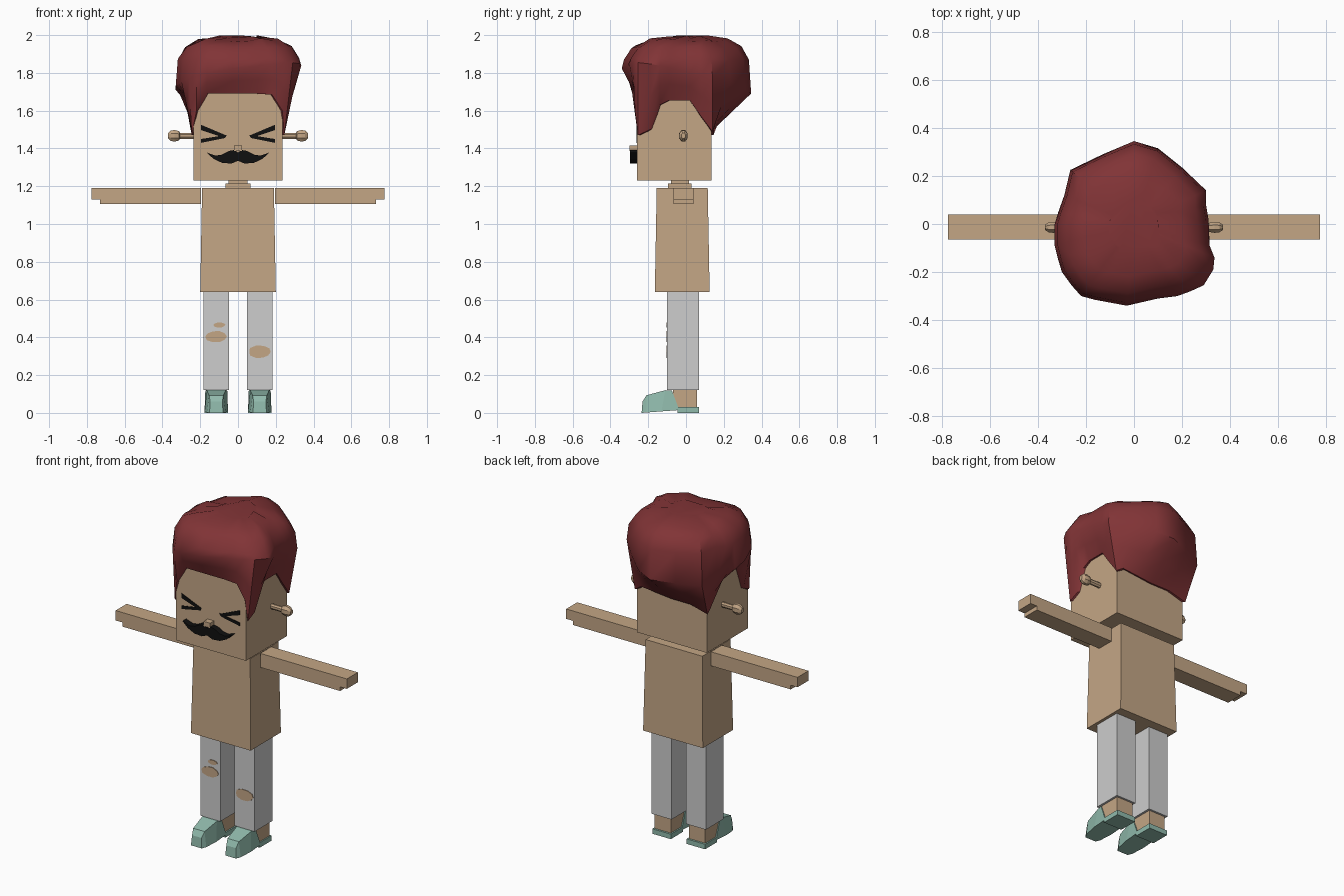
import bpy, bmesh, math, random
from mathutils import Vector

random.seed(4)
cube = bpy.data.objects.get("Cube")
if cube:
    bpy.data.objects.remove(cube, do_unlink=True)


def material(name, r, g, b):
    m = bpy.data.materials.new(name)
    m.use_nodes = True
    m.diffuse_color = (r, g, b, 1)
    bsdf = next(n for n in m.node_tree.nodes if n.type == 'BSDF_PRINCIPLED')
    bsdf.inputs["Base Color"].default_value = (r, g, b, 1)
    bsdf.inputs["Roughness"].default_value = 0.8
    return m


SKIN = material("tan skin", 0.55, 0.38, 0.235)
HAIR = material("dark red hair", 0.22, 0.034, 0.037)
PANTS = material("light grey cloth", 0.61, 0.61, 0.61)
SHOE = material("mint green", 0.28, 0.49, 0.41)
BLACK = material("black", 0.005, 0.005, 0.005)


def loft(name, rings, mat, smooth=False):
    """Skin equal-length rings of points and cap both ends."""
    bm = bmesh.new()
    loops = [[bm.verts.new(p) for p in ring] for ring in rings]
    n = len(loops[0])
    for a, b in zip(loops, loops[1:]):
        for i in range(n):
            j = (i + 1) % n
            bm.faces.new((a[i], a[j], b[j], b[i]))
    bm.faces.new(loops[0])
    bm.faces.new(loops[-1])
    bmesh.ops.recalc_face_normals(bm, faces=bm.faces)
    mesh = bpy.data.meshes.new(name)
    bm.to_mesh(mesh)
    bm.free()
    obj = bpy.data.objects.new(name, mesh)
    bpy.context.scene.collection.objects.link(obj)
    mesh.materials.append(mat)
    if smooth:
        bpy.ops.object.select_all(action='DESELECT')
        obj.select_set(True)
        bpy.context.view_layer.objects.active = obj
        bpy.ops.object.shade_smooth_by_angle(angle=math.radians(40))
    return obj


def rect(x0, x1, y0, y1, z):
    return [(x0, y0, z), (x1, y0, z), (x1, y1, z), (x0, y1, z)]


def box(name, x0, x1, y0, y1, z0, z1, mat):
    return loft(name, [rect(x0, x1, y0, y1, z0), rect(x0, x1, y0, y1, z1)], mat)


def plate(name, outline, y0, y1, mat):
    """Extrude an (x, z) outline along y."""
    return loft(name, [[(x, y, z) for x, z in outline] for y in (y0, y1)], mat)


# Head, neck and torso
box("head", -0.235, 0.235, -0.26, 0.135, 1.23, 1.75, SKIN)
box("neck_base", -0.065, 0.065, -0.095, 0.03, 1.18, 1.215, SKIN)
box("neck", -0.05, 0.05, -0.08, 0.015, 1.21, 1.235, SKIN)
loft("torso", [rect(-0.2, 0.2, -0.165, 0.125, 0.64),
               rect(-0.19, 0.19, -0.155, 0.115, 1.19)], SKIN)

for s, side in ((1, "left"), (-1, "right")):
    # Arm with a stepped hand end
    arm = [(0.195, 1.105), (0.73, 1.105), (0.73, 1.13),
           (0.775, 1.13), (0.775, 1.19), (0.195, 1.19)]
    plate(side + "_arm", [(s * x, z) for x, z in arm], -0.065, 0.04, SKIN)

    # Ear rod and knob
    rings = []
    for x, r in ((0.23, 0.017), (0.308, 0.017), (0.312, 0.027),
                 (0.335, 0.033), (0.355, 0.03), (0.37, 0.016)):
        angles = [math.tau * (k + 0.5) / 8 for k in range(8)]
        rings.append([(s * x, -0.014 + 0.75 * r * math.cos(a),
                       1.467 + r * math.sin(a)) for a in angles])
    loft(side + "_ear", rings, SKIN)

    # Squeezed eye made of two tapered strokes
    for part, outline in (
            ("upper", [(0.195, 1.525), (0.195, 1.497), (0.07, 1.455), (0.06, 1.468)]),
            ("lower", [(0.195, 1.43), (0.195, 1.45), (0.06, 1.472), (0.07, 1.455)])):
        plate(f"{side}_eye_{part}", [(s * x, z) for x, z in outline],
              -0.263, -0.258, BLACK)

    # Leg, ankle and shoe
    cx = s * 0.115
    box(side + "_trouser_leg", cx - 0.067, cx + 0.067, -0.1, 0.07, 0.12, 0.645, PANTS)
    box(side + "_ankle", cx - 0.054, cx + 0.054, -0.07, 0.058, 0.02, 0.13, SKIN)
    box(side + "_shoe_heel", cx - 0.062, cx + 0.062, -0.045, 0.07, 0, 0.03, SHOE)
    toe = []
    for yb, yt, zb, zt, wb, wt in ((-0.235, -0.23, 0, 0.06, 0.036, 0.032),
                                   (-0.21, -0.21, 0.002, 0.093, 0.05, 0.038),
                                   (-0.13, -0.11, 0.008, 0.12, 0.062, 0.05),
                                   (-0.035, -0.075, 0.015, 0.118, 0.062, 0.058)):
        toe.append([(cx - wb, yb, zb), (cx + wb, yb, zb),
                    (cx + wt, yt, zt), (cx - wt, yt, zt)])
    loft(side + "_shoe_toe", toe, SHOE)

# Ragged knee tears
for name, cx, cz, w, h in (("right_knee_tear", -0.115, 0.405, 0.063, 0.032),
                           ("right_small_tear", -0.098, 0.466, 0.033, 0.015),
                           ("left_knee_tear", 0.115, 0.323, 0.064, 0.034)):
    outline = []
    for k in range(10):
        a = math.tau * k / 10
        f = random.uniform(0.85, 1.05)
        outline.append((cx + w * min(f, 1) * math.cos(a), cz + h * f * math.sin(a)))
    plate(name, outline, -0.104, -0.098, SKIN)

# Moustache and nose
upper = [(0.165, 1.378), (0.12, 1.362), (0.085, 1.367), (0.05, 1.386), (0.02, 1.392)]
lower = [(0.035, 1.32), (0.085, 1.324), (0.13, 1.345)]
half = lower + upper
plate("moustache", [(0, 1.335)] + half + [(0, 1.378)]
      + [(-x, z) for x, z in reversed(half)], -0.296, -0.258, BLACK)
box("nose", -0.021, 0.021, -0.298, -0.258, 1.386, 1.415, SKIN)

# Hair: widest outline (x, y) with the height of the lower edge
hairline = [
    (-0.03, -0.34, 1.69), (0.10, -0.31, 1.69), (0.18, -0.30, 1.685),
    (0.235, -0.28, 1.6), (0.29, -0.255, 1.47), (0.33, -0.19, 1.5),
    (0.335, -0.14, 1.63), (0.315, -0.09, 1.655), (0.31, 0.02, 1.655),
    (0.30, 0.08, 1.57), (0.30, 0.14, 1.49), (0.2, 0.235, 1.52),
    (0.1, 0.315, 1.51), (0, 0.345, 1.5), (-0.13, 0.29, 1.5),
    (-0.265, 0.225, 1.47), (-0.29, 0.12, 1.49), (-0.315, 0.05, 1.6),
    (-0.33, 0.0, 1.655), (-0.33, -0.09, 1.655), (-0.315, -0.15, 1.63),
    (-0.30, -0.2, 1.5), (-0.26, -0.255, 1.47), (-0.22, -0.30, 1.6),
    (-0.165, -0.315, 1.69)]
edge, wide = [], []
for x, y, z in hairline:
    edge.append(Vector((max(-0.245, min(0.245, x)), max(-0.27, min(0.145, y)), z)))
    wide.append(Vector((x, y, 1.76 - 0.2 * y + 0.15 * x)))
rings = [[(0.3 * p.x, 0.3 * p.y, 1.7) for p in edge],
         [(0.9 * p.x, 0.9 * p.y, p.z) for p in edge],
         edge,
         [e.lerp(w, 0.5) for e, w in zip(edge, wide)],
         wide]
for scale, z in ((0.965, 1.87), (0.85, 1.935), (0.64, 1.972), (0.32, 1.988)):
    rings.append([(scale * p.x, scale * p.y, z + random.uniform(-0.008, 0.011))
                  for p in wide])
loft("hair", rings, HAIR, smooth=True)
